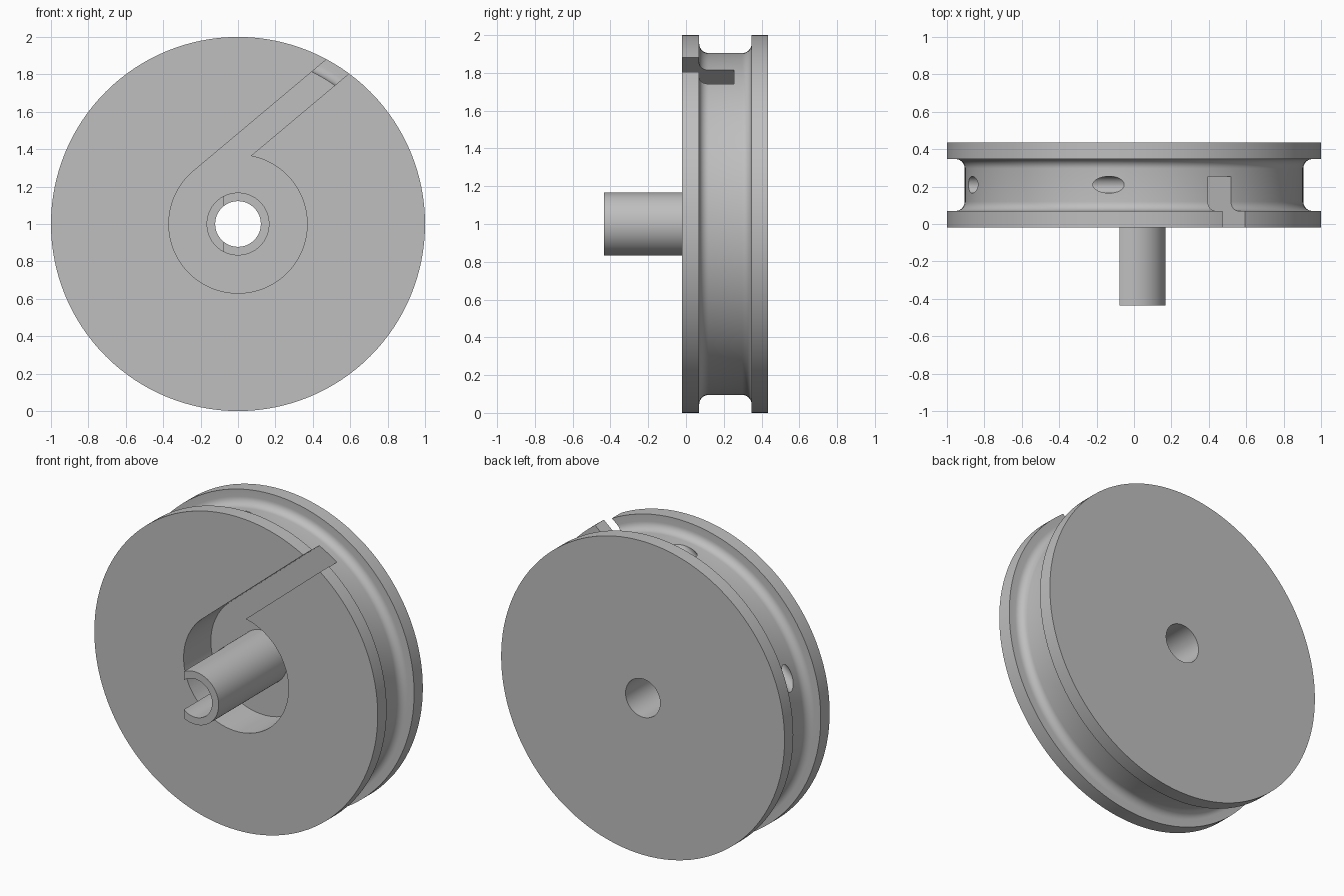
import bpy, bmesh
from math import sin, cos, pi, radians, hypot, atan2, sqrt
from mathutils import Vector, Matrix

if "Cube" in bpy.data.objects:
    bpy.data.objects.remove(bpy.data.objects["Cube"])

SEG = 128
CENTRE_Z = 1.0
FRONT, BACK, TIP = -0.02, 0.435, -0.435
FLOOR = 0.255          # depth of the front pocket
BORE, POST_R, POCKET_R = 0.122, 0.168, 0.37

grey = bpy.data.materials.new("plain grey")
grey.use_nodes = True
colour = (0.52, 0.52, 0.52, 1)
grey.diffuse_color = colour
grey.node_tree.nodes["Principled BSDF"].inputs["Base Color"].default_value = colour


def finish(name, bm):
    bmesh.ops.recalc_face_normals(bm, faces=bm.faces)
    mesh = bpy.data.meshes.new(name)
    bm.to_mesh(mesh)
    bm.free()
    mesh.materials.append(grey)
    ob = bpy.data.objects.new(name, mesh)
    bpy.context.collection.objects.link(ob)
    return ob


def lathe(name, profile):
    """Turn a closed (radius, y) profile round the wheel axis."""
    bm = bmesh.new()
    rings = []
    for i in range(SEG):
        a = 2 * pi * i / SEG
        rings.append([bm.verts.new((r * cos(a), y, CENTRE_Z + r * sin(a)))
                      for r, y in profile])
    n = len(profile)
    for i in range(SEG):
        a, b = rings[i], rings[(i + 1) % SEG]
        for j in range(n):
            k = (j + 1) % n
            bm.faces.new((a[j], a[k], b[k], b[j]))
    return finish(name, bm)


def prism(name, outline, y0, y1):
    """Extrude an (x, z) outline along y."""
    bm = bmesh.new()
    face = bm.faces.new([bm.verts.new((x, y0, CENTRE_Z + z)) for x, z in outline])
    ext = bmesh.ops.extrude_face_region(bm, geom=[face])
    verts = [v for v in ext["geom"] if isinstance(v, bmesh.types.BMVert)]
    bmesh.ops.translate(bm, verts=verts, vec=(0, y1 - y0, 0))
    return finish(name, bm)


def rod(name, a, b, radius):
    a, b = Vector(a), Vector(b)
    axis = b - a
    bm = bmesh.new()
    bmesh.ops.create_cone(
        bm, cap_ends=True, segments=48, radius1=radius, radius2=radius,
        depth=axis.length,
        matrix=Matrix.Translation((a + b) / 2) @ axis.to_track_quat('Z', 'Y').to_matrix().to_4x4())
    return finish(name, bm)


def carve(target, cutters):
    for c in cutters:
        c.hide_render = True
        mod = target.modifiers.new("cut", 'BOOLEAN')
        mod.operation, mod.solver, mod.object = 'DIFFERENCE', 'EXACT', c
    bpy.context.view_layer.update()
    deps = bpy.context.evaluated_depsgraph_get()
    mesh = bpy.data.meshes.new_from_object(target.evaluated_get(deps))
    target.modifiers.clear()
    target.data = mesh
    for c in cutters:
        bpy.data.objects.remove(c)


# Wheel with a rounded groove round the rim
GROOVE_R, F = 0.905, 0.05
G0, G1 = 0.07, 0.347
steps = [radians(90 * i / 8) for i in range(9)]
fillet = [(GROOVE_R + F - F * sin(t), F - F * cos(t)) for t in steps]
profile = [(BORE, FRONT), (1, FRONT), (1, G0)]
profile += [(r, G0 + d) for r, d in fillet]
profile += [(r, G1 - d) for r, d in reversed(fillet)]
profile += [(1, G1), (1, BACK), (BORE, BACK)]
wheel = lathe("grooved_wheel", profile)

# Round front pocket with a tangent slot out to the rim
slot_angle = radians(40)
inner = 0.235
u = Vector((cos(slot_angle), sin(slot_angle)))
n = Vector((-u.y, u.x))
start = slot_angle + pi / 2
end = slot_angle + atan2(inner, sqrt(POCKET_R ** 2 - inner ** 2)) + 2 * pi
outline = []
for i in range(97):
    t = start + (end - start) * i / 96
    outline.append((POCKET_R * cos(t), POCKET_R * sin(t)))
outline += [tuple(n * inner + u * 1.2), tuple(n * POCKET_R + u * 1.2)]
pocket = prism("pocket_cutter", outline, FRONT - 0.1, FLOOR)

# Straight cross hole between two points of the groove
ends = [Vector((-GROOVE_R * sin(radians(d)), 0.21, CENTRE_Z + GROOVE_R * cos(radians(d))))
        for d in (8.3, 73)]
reach = (ends[1] - ends[0]).normalized() * 0.15
hole = rod("hole_cutter", ends[0] - reach, ends[1] + reach, 0.045)
carve(wheel, [pocket, hole])

# Hollow centre post, its right side cut flat in front of the wheel
post = lathe("hollow_post", [(BORE, TIP), (POST_R, TIP), (POST_R, FLOOR), (BORE, FLOOR)])
flat = prism("flat_cutter", [(-0.3, -0.3), (-0.078, -0.3), (-0.078, 0.3), (-0.3, 0.3)],
             TIP - 0.1, FRONT)
carve(post, [flat])

# Smooth curves, sharp edges
for ob in (wheel, post):
    bpy.ops.object.select_all(action='DESELECT')
    ob.select_set(True)
    bpy.context.view_layer.objects.active = ob
    bpy.ops.object.shade_smooth_by_angle(angle=radians(30))
